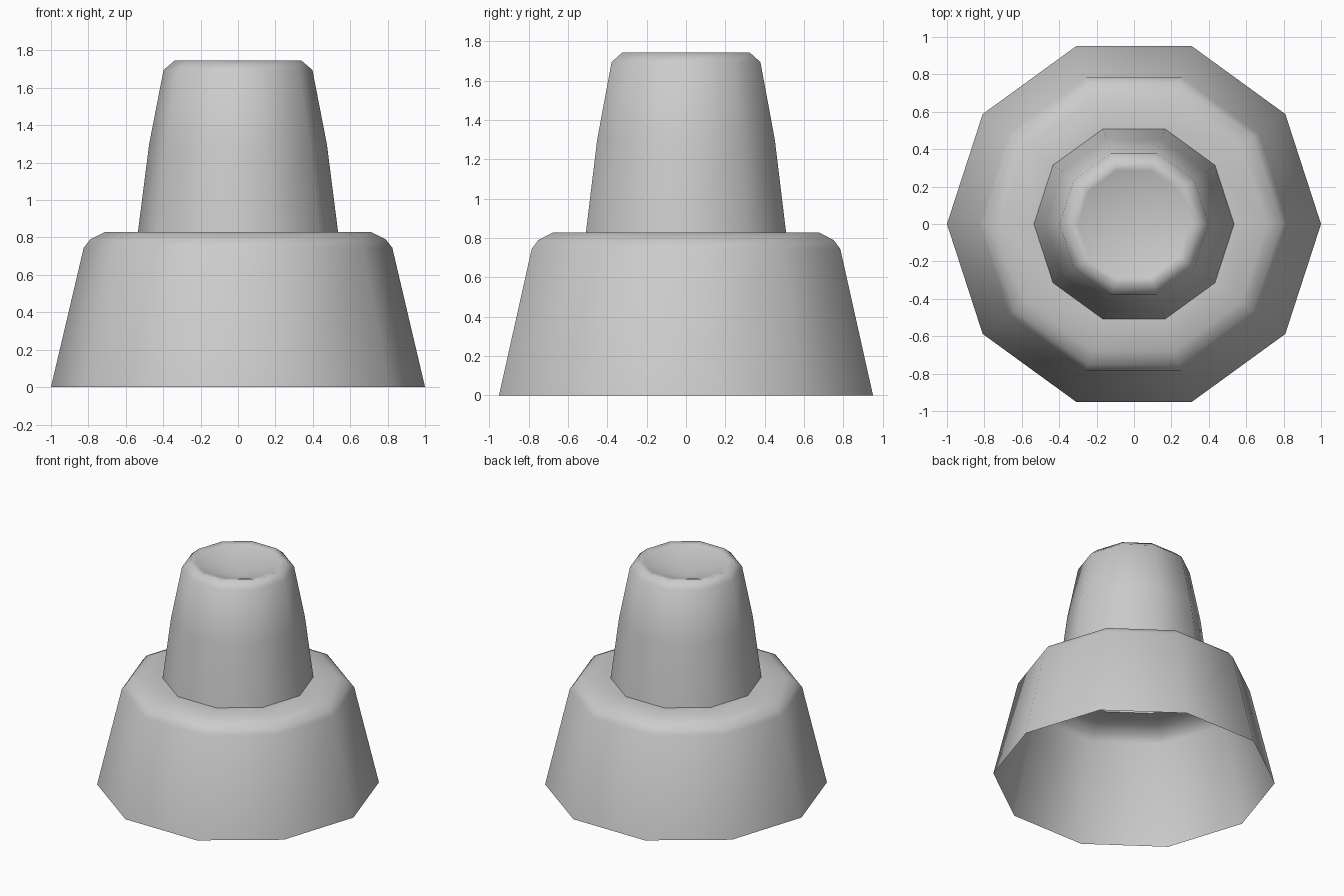
import bpy, bmesh, math

if "Cube" in bpy.data.objects:
    bpy.data.objects.remove(bpy.data.objects["Cube"])

SIDES = 10


def lathe(name, profile):
    """Ten-sided open shell from (radius, z) points; radius 0 closes to a tip."""
    bm = bmesh.new()
    rings = []
    for r, z in profile:
        if r == 0:
            rings.append([bm.verts.new((0, 0, z))] * SIDES)
        else:
            rings.append([bm.verts.new((r * math.cos(2 * math.pi * i / SIDES),
                                        r * math.sin(2 * math.pi * i / SIDES), z))
                          for i in range(SIDES)])
    for a, b in zip(rings, rings[1:]):
        for i in range(SIDES):
            j = (i + 1) % SIDES
            corners = [a[i], a[j], b[j], b[i]]
            bm.faces.new(list(dict.fromkeys(corners)))
    mesh = bpy.data.meshes.new(name)
    bm.to_mesh(mesh)
    bm.free()
    obj = bpy.data.objects.new(name, mesh)
    bpy.context.collection.objects.link(obj)
    for p in mesh.polygons:
        p.use_smooth = True
    return obj


# Wide flared skirt, hollow underneath, with a rounded shoulder
lathe("base_skirt", [(1.0, 0), (0.825, 0.745), (0.79, 0.79),
                     (0.71, 0.83), (0.53, 0.83)])

# Tapered neck with a rounded rim and dished top
lathe("neck", [(0.535, 0.83), (0.475, 1.30), (0.398, 1.695),
               (0.34, 1.745), (0.30, 1.735), (0, 1.63)])
